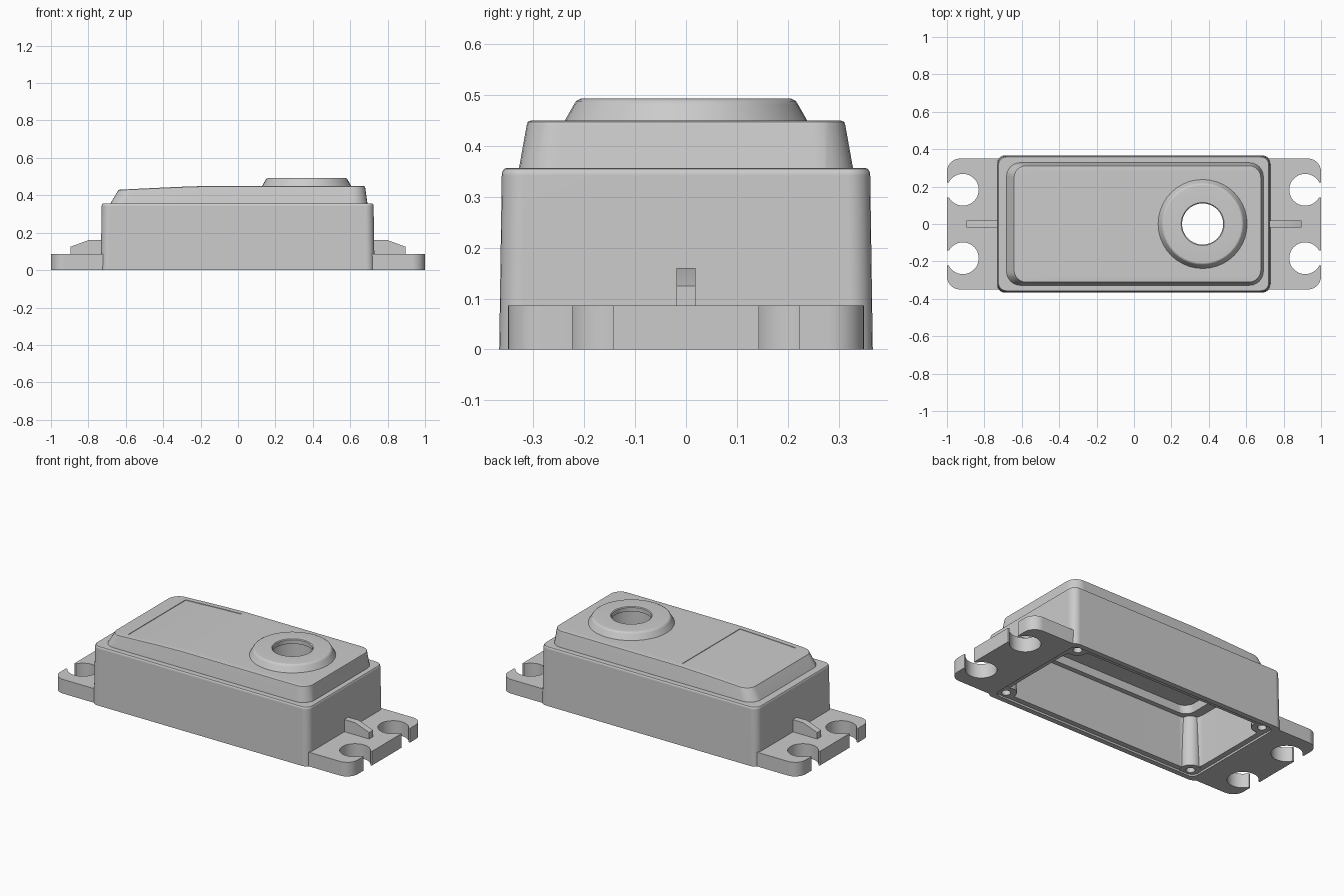
import bpy, bmesh
from math import sin, cos, pi, asin, radians

if "Cube" in bpy.data.objects:
    bpy.data.objects.remove(bpy.data.objects["Cube"])

grey = bpy.data.materials.new("moulded_grey")
GREY = (0.6, 0.6, 0.6, 1)
grey.diffuse_color = GREY
grey.use_nodes = True
grey.node_tree.nodes["Principled BSDF"].inputs["Base Color"].default_value = GREY


def finish(name, bm):
    bmesh.ops.recalc_face_normals(bm, faces=bm.faces)
    mesh = bpy.data.meshes.new(name)
    bm.to_mesh(mesh)
    bm.free()
    mesh.materials.append(grey)
    ob = bpy.data.objects.new(name, mesh)
    bpy.context.collection.objects.link(ob)
    return ob


def activate(ob):
    bpy.ops.object.select_all(action='DESELECT')
    ob.select_set(True)
    bpy.context.view_layer.objects.active = ob


def arc(cx, cy, r, a0, a1, n):
    return [(cx + r * cos(a0 + (a1 - a0) * i / n),
             cy + r * sin(a0 + (a1 - a0) * i / n)) for i in range(n + 1)]


def rounded_rect(x0, x1, hy, r):
    pts = []
    corners = [(x1 - r, hy - r), (x0 + r, hy - r), (x0 + r, r - hy), (x1 - r, r - hy)]
    for i, (cx, cy) in enumerate(corners):
        pts += arc(cx, cy, r, i * pi / 2, (i + 1) * pi / 2, 6)
    return pts


def loft(rings):
    """Closed solid through stacked rounded rectangles (x0, x1, half_y, radius, z)."""
    bm = bmesh.new()
    loops = [[bm.verts.new((x, y, z)) for x, y in rounded_rect(x0, x1, hy, r)]
             for x0, x1, hy, r, z in rings]
    for a, b in zip(loops, loops[1:]):
        for i in range(len(a)):
            j = (i + 1) % len(a)
            bm.faces.new((a[i], a[j], b[j], b[i]))
    bm.faces.new(loops[0])
    bm.faces.new(loops[-1])
    return bm


def lathe(name, profile, cx, cy, n=32):
    """Closed ring from a closed (radius, z) profile."""
    bm = bmesh.new()
    loops = [[bm.verts.new((cx + r * cos(2 * pi * i / n), cy + r * sin(2 * pi * i / n), z))
              for r, z in profile] for i in range(n)]
    for i in range(n):
        a, b = loops[i], loops[(i + 1) % n]
        for k in range(len(profile)):
            m = (k + 1) % len(profile)
            bm.faces.new((a[k], b[k], b[m], a[m]))
    return finish(name, bm)


def prism(name, pts, offset):
    """Extrude a flat polygon of 3D points."""
    bm = bmesh.new()
    face = bm.faces.new([bm.verts.new(p) for p in pts])
    new = bmesh.ops.extrude_face_region(bm, geom=[face])
    bmesh.ops.translate(bm, vec=offset, verts=[g for g in new["geom"]
                                               if isinstance(g, bmesh.types.BMVert)])
    return finish(name, bm)


def cylinder(name, x, y, r, z0, z1):
    return prism(name, [(px, py, z0) for px, py in arc(x, y, r, 0, 2 * pi, 32)[:-1]],
                 (0, 0, z1 - z0))


def cut(ob, cutter):
    activate(ob)
    mod = ob.modifiers.new("cut", 'BOOLEAN')
    mod.operation = 'DIFFERENCE'
    mod.solver = 'EXACT'
    mod.object = cutter
    bpy.ops.object.modifier_apply(modifier=mod.name)


parts = []

# Lower case with drafted sides and a rounded upper edge
body = finish("case_body", loft([
    (-.734, .730, .367, .045, 0), (-.729, .725, .362, .045, .342),
    (-.728, .724, .361, .044, .349), (-.724, .720, .357, .041, .355),
    (-.717, .713, .350, .036, .357)]))
parts.append(body)

# Raised upper tier: sloping top toward one end, with a shallow label recess
bm = loft([
    (-.686, .696, .331, .075, .34), (-.682, .692, .328, .075, .357),
    (-.643, .680, .313, .065, .441), (-.641, .678, .311, .063, .447),
    (-.634, .671, .304, .058, .45)])
LX0, LX1, LY = -.545, -.17, .275
for co, no in [((x, 0, 0), (1, 0, 0)) for x in (LX0, -.43, -.3, LX1)] + \
              [((0, y, 0), (0, 1, 0)) for y in (-LY, LY)]:
    bmesh.ops.bisect_plane(bm, geom=bm.verts[:] + bm.edges[:] + bm.faces[:],
                           plane_co=co, plane_no=no)
label = []
for f in bm.faces:
    c = f.calc_center_median()
    if c.z > .449 and LX0 < c.x < LX1 and abs(c.y) < LY:
        label.append(f)
for v in bm.verts:
    if v.co.x < LX1 and v.co.z > .357:
        v.co.z -= .02 * ((LX1 - v.co.x) / .46) ** 1.2 * (v.co.z - .357) / .093
bmesh.ops.recalc_face_normals(bm, faces=bm.faces)
bmesh.ops.inset_region(bm, faces=label, thickness=.0005, depth=-.003)
tier = finish("upper_tier", bm)
parts.append(tier)

# Output shaft collar
SX = .367
parts.append(lathe("shaft_collar", [
    (.242, .443), (.238, .45), (.221, .48), (.216, .488), (.207, .493),
    (.115, .493), (.11, .489), (.11, .465), (.15, .465), (.15, .443)], SX, 0, 40))

# Hollow interior, rim step, upper pocket and shaft bore
cavity = finish("cavity_cutter", loft([(-.665, .665, .305, .09, -.02),
                                       (-.655, .655, .298, .09, .315)]))
step = finish("rim_cutter", loft([(-.697, .697, .336, .04, -.02),
                                  (-.697, .697, .336, .04, .012)]))
pocket = finish("pocket_cutter", loft([(-.60, .62, .27, .06, .30),
                                       (-.59, .61, .265, .06, .362)]))
bore = cylinder("bore_cutter", SX, 0, .15, .3, .47)
cutters = [cavity, step, pocket, bore]
for c in (cavity, step, pocket):
    cut(body, c)
for c in (pocket, bore):
    cut(tier, c)

# Corner screw posts with blind holes
for sx, px in (("left", .645), ("right", -.645)):
    for sy, py in (("front", -.298), ("back", .298)):
        hole = cylinder("screw_cutter", px, py, .025, -.02, .2)
        cut(body, hole)
        cutters.append(hole)
        parts.append(lathe(f"screw_post_{sy}_{sx}", [
            (.025, .010), (.058, .010), (.053, .325), (.025, .325)], px, py, 24))

# Mounting flanges with open keyholes, and their stiffening ribs
slot = asin(.04 / .085)
half = [(1, .143)] + arc(.915, .183, .085, -slot, slot - 2 * pi, 28) + [(1, .223)]
half += arc(.93, .28, .07, 0, pi / 2, 8) + [(.705, .35)]
outline = half + [(x, -y) for x, y in reversed(half)]
rib = [(.70, .08), (.70, .16), (.80, .16), (.895, .125), (.895, .08)]
for side, s in (("left", 1), ("right", -1)):
    parts.append(prism(f"mounting_flange_{side}", [(s * x, y, 0) for x, y in outline],
                       (0, 0, .086)))
    parts.append(prism(f"flange_rib_{side}", [(s * x, -.019, z) for x, z in rib],
                       (0, .038, 0)))

for c in cutters:
    bpy.data.objects.remove(c)

# Smooth rounded edges while keeping flat faces flat
for ob in parts:
    activate(ob)
    bpy.ops.object.shade_smooth_by_angle(angle=radians(32))
    mod = ob.modifiers.new("flat_face_normals", 'WEIGHTED_NORMAL')
    mod.keep_sharp = True
